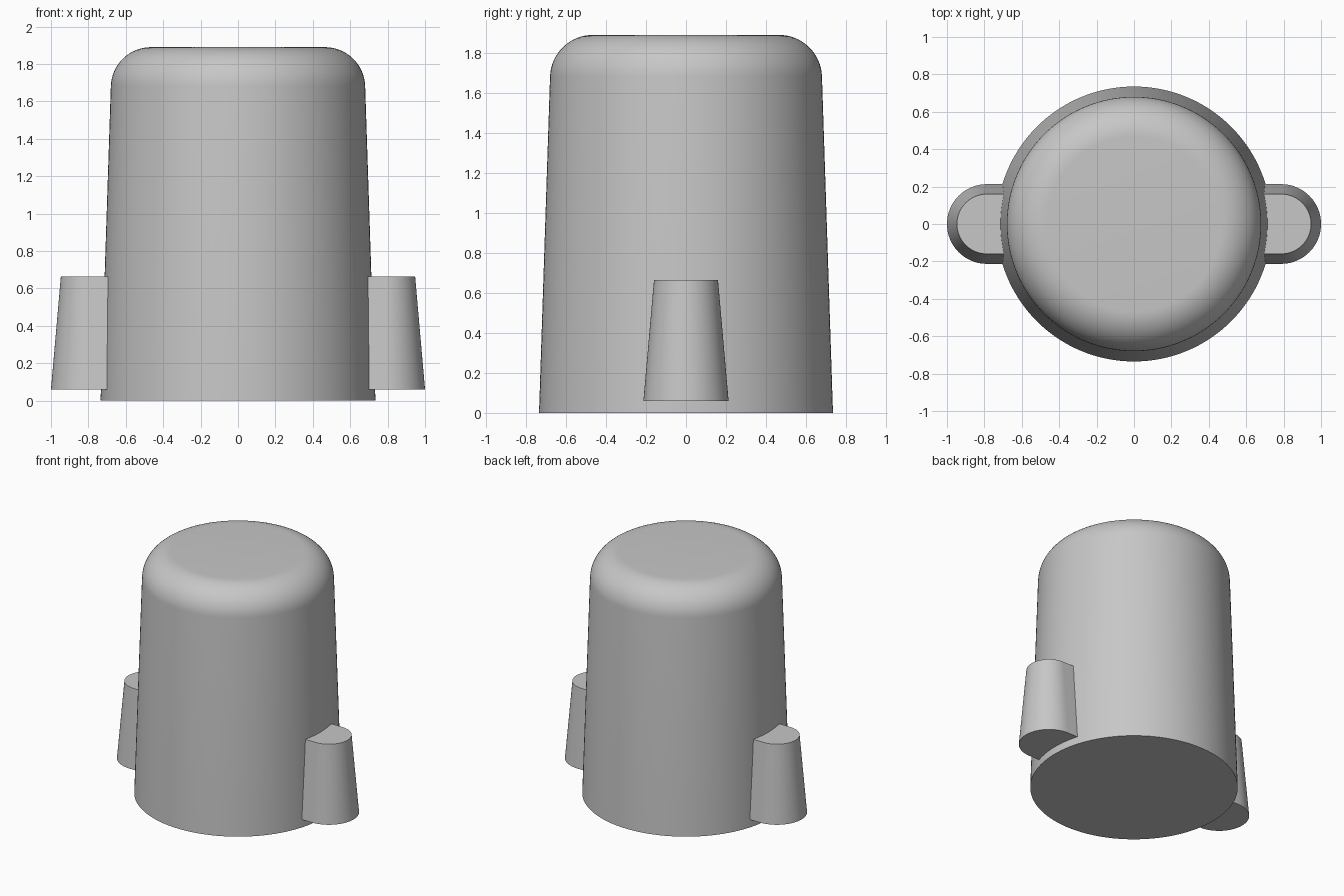
import bpy
import bmesh
import math

cube = bpy.data.objects.get("Cube")
if cube:
    bpy.data.objects.remove(cube, do_unlink=True)

COLOUR = (0.57, 0.57, 0.57, 1.0)
grey = bpy.data.materials.new("light grey")
grey.use_nodes = True
grey.diffuse_color = COLOUR
grey.node_tree.nodes["Principled BSDF"].inputs["Base Color"].default_value = COLOUR


def loft(name, rings):
    """Skin a stack of equal-length vertex rings and cap both ends."""
    bm = bmesh.new()
    loops = [[bm.verts.new(p) for p in ring] for ring in rings]
    n = len(loops[0])
    for low, high in zip(loops, loops[1:]):
        for i in range(n):
            j = (i + 1) % n
            bm.faces.new((low[i], low[j], high[j], high[i]))
    bm.faces.new(loops[0][::-1])
    bm.faces.new(loops[-1])
    bmesh.ops.recalc_face_normals(bm, faces=bm.faces)
    mesh = bpy.data.meshes.new(name)
    bm.to_mesh(mesh)
    bm.free()
    mesh.materials.append(grey)
    obj = bpy.data.objects.new(name, mesh)
    bpy.context.collection.objects.link(obj)
    bpy.ops.object.select_all(action='DESELECT')
    obj.select_set(True)
    bpy.context.view_layer.objects.active = obj
    bpy.ops.object.shade_smooth_by_angle(angle=math.radians(30))
    return obj


def circle(radius, z, steps=128):
    return [(radius * math.cos(2 * math.pi * i / steps),
             radius * math.sin(2 * math.pi * i / steps), z) for i in range(steps)]


def lug_outline(side, radius, z, steps=32):
    """Half-round outer end with straight flanks running into the body."""
    centre, inner = 0.787, 0.55
    pts = [(inner, -radius)]
    for i in range(steps + 1):
        a = -math.pi / 2 + math.pi * i / steps
        pts.append((centre + radius * math.cos(a), radius * math.sin(a)))
    pts.append((inner, radius))
    return [(side * x, y, z) for x, y in pts]


# Tapered body with a rounded shoulder
HEIGHT, FILLET, SHOULDER = 1.89, 0.215, 0.465
draft = math.radians(1.9)
profile = [(0.735, 0.0)]
for i in range(17):
    a = draft + (math.pi / 2 - draft) * i / 16
    profile.append((SHOULDER + FILLET * math.cos(a),
                    HEIGHT - FILLET + FILLET * math.sin(a)))
loft("body", [circle(r, z) for r, z in profile])

# Tapered lugs on both sides
for side, name in ((1, "left_lug"), (-1, "right_lug")):
    loft(name, [lug_outline(side, 0.213, 0.06), lug_outline(side, 0.16, 0.665)])
